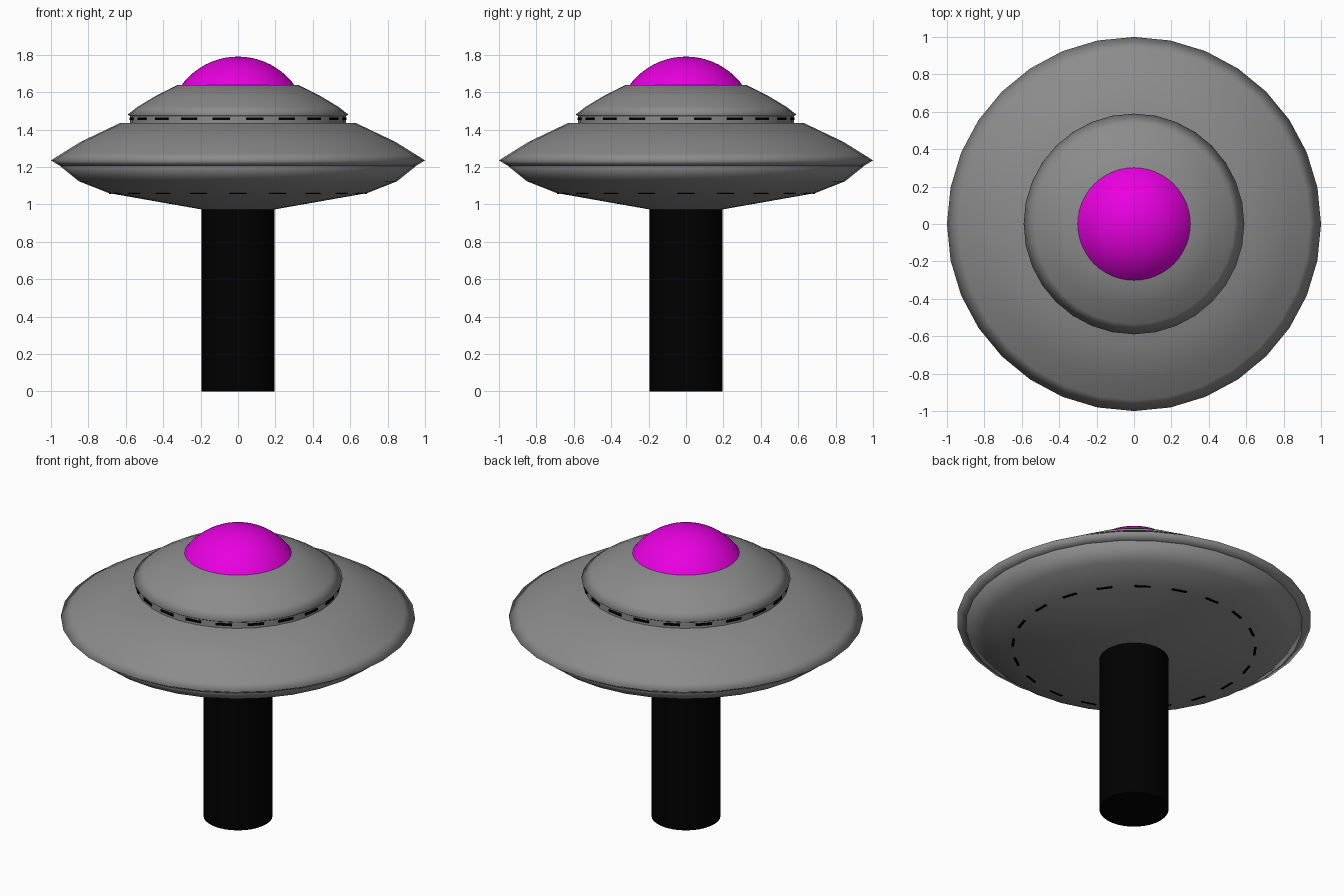
import bpy, bmesh, math
from mathutils import Matrix, Vector

if "Cube" in bpy.data.objects:
    bpy.data.objects.remove(bpy.data.objects["Cube"])


def material(name, rgb):
    m = bpy.data.materials.new(name)
    m.diffuse_color = (*rgb, 1)
    m.use_nodes = True
    m.node_tree.nodes["Principled BSDF"].inputs["Base Color"].default_value = m.diffuse_color
    return m


def finish(bm, name, mat, angle=30):
    bmesh.ops.recalc_face_normals(bm, faces=bm.faces)
    me = bpy.data.meshes.new(name)
    bm.to_mesh(me)
    bm.free()
    ob = bpy.data.objects.new(name, me)
    bpy.context.collection.objects.link(ob)
    me.materials.append(mat)
    bpy.ops.object.select_all(action='DESELECT')
    ob.select_set(True)
    bpy.context.view_layer.objects.active = ob
    bpy.ops.object.shade_smooth_by_angle(angle=math.radians(angle))
    return ob


def lathe(name, profile, mat, sides=32, angle=30):
    bm = bmesh.new()
    vs = [bm.verts.new((r, 0, z)) for r, z in profile]
    es = [bm.edges.new(p) for p in zip(vs, vs[1:])]
    bmesh.ops.spin(bm, geom=vs + es, cent=(0, 0, 0), axis=(0, 0, 1),
                   angle=math.tau, steps=sides)
    bmesh.ops.remove_doubles(bm, verts=bm.verts, dist=1e-4)
    return finish(bm, name, mat, angle)


def ring_of_boxes(name, radius, z, size, count, phase, mat):
    bm = bmesh.new()
    for i in range(count):
        turn = Matrix.Rotation(math.tau * (i + phase) / count, 4, 'Z')
        place = Matrix.Translation((radius, 0, z)) @ Matrix.Diagonal(Vector((*size, 1)))
        bmesh.ops.create_cube(bm, size=1, matrix=turn @ place)
    return finish(bm, name, mat)


black = material("black", (0, 0, 0))
magenta = material("magenta", (0.81, 0, 0.75))
grey = material("dark_grey", (0.26, 0.26, 0.26))

# Support column
lathe("column", [(0, 0), (0.195, 0), (0.195, 1.0), (0, 1.0)], black)

# Lower hull, softly rounded and tucked under the rim
lathe("lower_hull", [(0, 0.965), (0.19, 0.972), (0.69, 1.06), (0.85, 1.123),
                     (0.95, 1.203), (0.94, 1.215), (0, 1.215)], grey, angle=180)

# Upper hull, softly shaded around its rim
lathe("upper_hull", [(0, 1.205), (0.95, 1.205), (1.0, 1.235), (0.94, 1.273),
                     (0.84, 1.335), (0.63, 1.435), (0, 1.435)], grey, angle=180)

# Recessed neck and upper deck
lathe("neck", [(0, 1.42), (0.577, 1.42), (0.577, 1.475), (0, 1.475)], grey)
lathe("upper_deck", [(0, 1.47), (0.575, 1.47), (0.59, 1.48), (0.535, 1.523),
                     (0.445, 1.577), (0.325, 1.638), (0, 1.638)], grey, angle=180)

# Domed cap
R, cz = 0.375, 1.415
start = math.asin((1.63 - cz) / R)
dome = [(R * math.cos(a), cz + R * math.sin(a))
        for a in (start + (math.pi / 2 - start) * i / 10 for i in range(10))]
lathe("dome", [(0, 1.63)] + dome + [(0, cz + R)], magenta, 48)

# Dark window slots around the neck and thin vents under the hull
ring_of_boxes("neck_slots", 0.570, 1.457, (0.02, 0.095, 0.014), 20, 0.5, black)
ring_of_boxes("underside_vents", 0.683, 1.061, (0.014, 0.09, 0.01), 20, 0, black)
